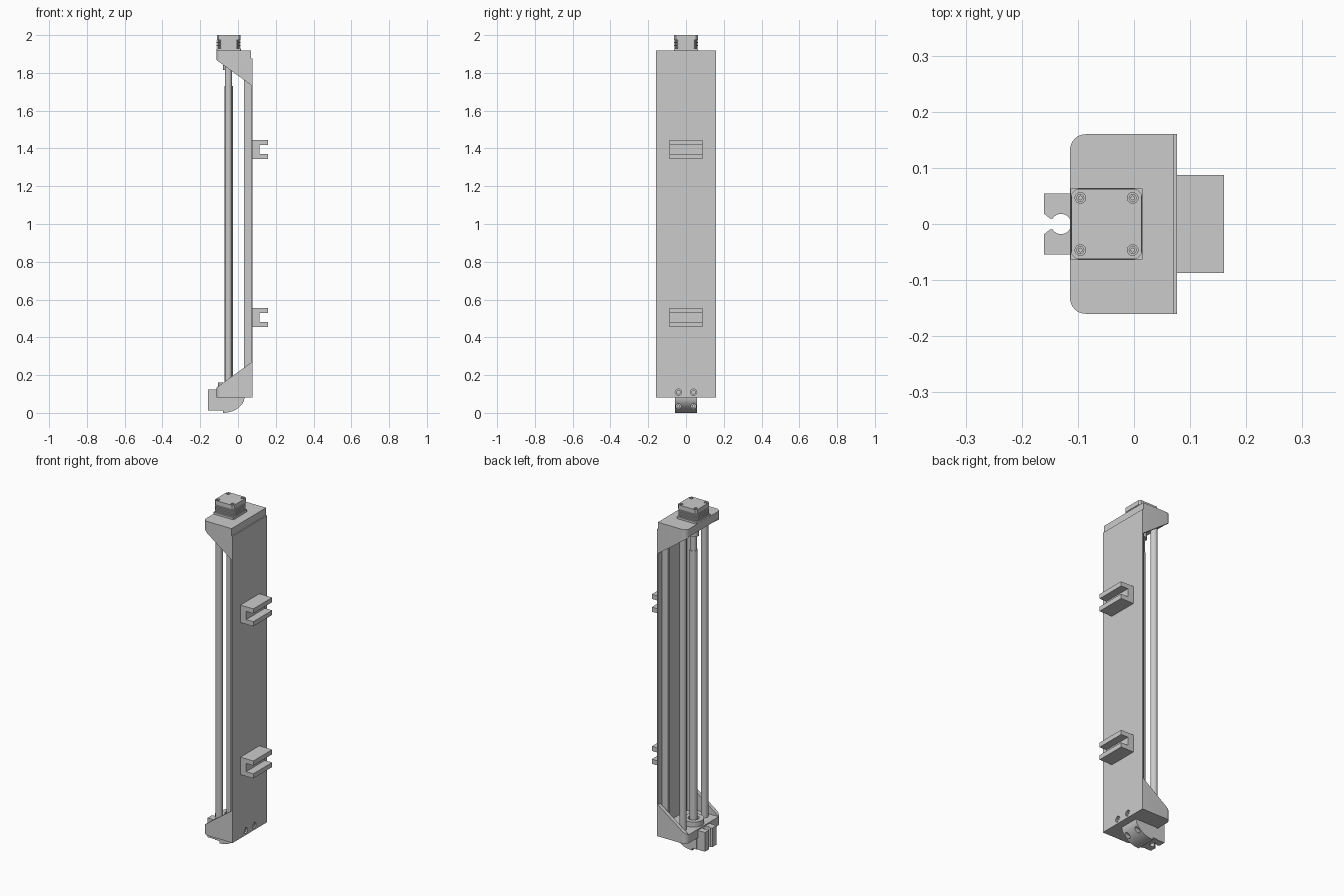
import bpy, bmesh
from math import sin, cos, pi, radians
from mathutils import Matrix

cube = bpy.data.objects.get("Cube")
if cube:
    bpy.data.objects.remove(cube, do_unlink=True)

grey = bpy.data.materials.new("plain grey")
grey.use_nodes = True
grey.diffuse_color = (0.6, 0.6, 0.6, 1)
grey.node_tree.nodes["Principled BSDF"].inputs["Base Color"].default_value = (0.6, 0.6, 0.6, 1)


def finish(name, bm):
    bmesh.ops.recalc_face_normals(bm, faces=bm.faces)
    mesh = bpy.data.meshes.new(name)
    bm.to_mesh(mesh)
    bm.free()
    mesh.materials.append(grey)
    obj = bpy.data.objects.new(name, mesh)
    bpy.context.collection.objects.link(obj)
    return obj


def prism(name, outline, lo, hi, axis="Z"):
    """Extrude an outline: (x, y) along Z, or (x, z) along Y."""
    bm = bmesh.new()
    place = (lambda a, b, d: (a, b, d)) if axis == "Z" else (lambda a, b, d: (a, d, b))
    face = bm.faces.new([bm.verts.new(place(a, b, lo)) for a, b in outline])
    moved = bmesh.ops.extrude_face_region(bm, geom=[face])["geom"]
    verts = [v for v in moved if isinstance(v, bmesh.types.BMVert)]
    bmesh.ops.translate(bm, verts=verts, vec=place(0, 0, hi - lo))
    return finish(name, bm)


def box(name, x0, x1, y0, y1, z0, z1):
    return prism(name, [(x0, y0), (x1, y0), (x1, y1), (x0, y1)], z0, z1)


def cylinder(name, radius, lo, hi, centre, axis="Z", sides=32):
    """Cylinder from lo to hi; centre is (x, y) for Z and (y, z) for X."""
    bm = bmesh.new()
    bmesh.ops.create_cone(bm, cap_ends=True, segments=sides, radius1=radius,
                          radius2=radius, depth=hi - lo)
    mid = (lo + hi) / 2
    if axis == "Z":
        mat = Matrix.Translation((*centre, mid))
    else:
        mat = Matrix.Translation((mid, *centre)) @ Matrix.Rotation(pi / 2, 4, "Y")
    bmesh.ops.transform(bm, matrix=mat, verts=bm.verts)
    return finish(name, bm)


def cut(obj, cutter, operation="DIFFERENCE"):
    mod = obj.modifiers.new("cut", "BOOLEAN")
    mod.operation, mod.solver, mod.object = operation, "EXACT", cutter
    bpy.context.view_layer.objects.active = obj
    bpy.ops.object.modifier_apply(modifier=mod.name)
    bpy.data.objects.remove(cutter, do_unlink=True)


def arc(cx, cy, r, start, end, n=8):
    angles = [radians(start + (end - start) * i / n) for i in range(n + 1)]
    return [(cx + r * cos(a), cy + r * sin(a)) for a in angles]


def chamfered(cx, half, c):
    pts = []
    for sx, sy in ((1, 1), (-1, 1), (-1, -1), (1, -1)):
        a = (cx + sx * half, sy * (half - c))
        b = (cx + sx * (half - c), sy * half)
        pts += [a, b] if sx * sy > 0 else [b, a]
    return pts


W = 0.16                       # half width of the whole unit
FRONT, BACK, REAR = -0.114, 0.07, 0.077
AXIS = -0.049                  # x of the screw and motor
R = 0.028


def footprint(back):
    return ([(back, -W), (back, W)] + arc(FRONT + R, W - R, R, 90, 180)
            + arc(FRONT + R, R - W, R, 180, 270))


# Back plate with two stiffening rails set in from its edges
box("back_plate", BACK, REAR, -W, W, 0.132, 1.875)
for side, s in (("left", 1), ("right", -1)):
    ys = sorted((s * 0.108, s * 0.12))
    box(f"{side}_rail", 0.032, BACK, *ys, 0.1, 1.89)

# End plates with rounded outer corners
top_plate = prism("top_plate", footprint(BACK), 1.872, 1.918)
bottom_plate = prism("bottom_plate", footprint(REAR), 0.082, 0.132)

# Sloping gussets on both ends, trimmed to the rounded corners
for side, s in (("left", 1), ("right", -1)):
    ys = sorted((s * (W - 0.022), s * W))
    top = prism(f"{side}_top_gusset", [(FRONT, 1.918), (FRONT, 1.868), (BACK, 1.735),
                                       (BACK, 1.918)], *ys, "Y")
    cut(top, prism("trim", footprint(0.2), 1.5, 2.2), "INTERSECT")
    low = prism(f"{side}_bottom_gusset", [(FRONT, 0.082), (FRONT, 0.134), (BACK, 0.267),
                                          (BACK, 0.082)], *ys, "Y")
    cut(low, prism("trim", footprint(0.2), -0.2, 0.5), "INTERSECT")

# Screws sunk into the edge of the bottom plate
for y in (-0.04, 0.04):
    cut(bottom_plate, cylinder("hole", 0.017, 0.062, 0.1, (y, 0.109), "X"))
    head = cylinder("edge_screw", 0.012, 0.055, 0.073, (y, 0.109), "X", 24)
    cut(head, cylinder("socket", 0.006, 0.066, 0.09, (y, 0.109), "X", 6))

# Guide rods, lead screw, coupling and bearings
for side, s in (("left", 1), ("right", -1)):
    cylinder(f"{side}_guide_rod", 0.019, 0.1, 1.9, (AXIS - 0.002, s * 0.1))
cylinder("lead_screw", 0.0215, 0.09, 1.73, (AXIS, 0))
cylinder("shaft_coupling", 0.0185, 1.72, 1.85, (AXIS, 0))
cylinder("top_collar", 0.03, 1.815, 1.875, (AXIS, 0))
bearing = cylinder("bottom_bearing", 0.056, 0.12, 0.162, (AXIS, 0))
cut(bearing, cylinder("bore", 0.03, 0.148, 0.2, (AXIS, 0)))

# C-shaped rear clips
for label, z in (("upper", 1.394), ("lower", 0.505)):
    h, slot, x0, x1, x2 = 0.051, 0.024, 0.076, 0.114, 0.16
    prism(f"{label}_clip", [(x0, z - h), (x2, z - h), (x2, z - slot), (x1, z - slot),
                            (x1, z + slot), (x2, z + slot), (x2, z + h), (x0, z + h)],
          -0.087, 0.087, "Y")

# Rounded foot under the bottom plate, with two screw holes
curve = [(-0.08 + 0.115 * cos(a), 0.088 - 0.088 * sin(a))
         for a in (pi / 2 * i / 14 for i in range(15))]
heel = [(-0.08, 0.013), (-0.108, 0.013), (-0.108, 0.088)]
foot = prism("rounded_foot", curve + heel, -0.058, 0.058, "Y")
for y in (-0.04, 0.04):
    cut(foot, cylinder("hole", 0.013, -0.05, 0.1, (y, 0.035), "X"))
    cylinder("foot_screw", 0.009, -0.06, -0.035, (y, 0.035), "X", 20)

# Forked holder with a round seat that opens to the outside
seat = arc(-0.13, 0, 0.018, 146, -146, 20)
fork = ([(-0.1, -0.054), (-0.1, 0.054), (-0.16, 0.054), (-0.16, 0.018), (-0.15, 0.0101)]
        + seat + [(-0.15, -0.0101), (-0.16, -0.018), (-0.16, -0.054)])
prism("forked_holder", fork, 0.013, 0.125)

# Motor: square base, finned body and cap with corner screws
prism("motor_base", chamfered(AXIS, 0.0645, 0.002), 1.915, 1.93)
prism("motor_body", chamfered(AXIS, 0.058, 0.016), 1.925, 1.98)
for i in range(5):
    z = 1.934 + i * 0.008
    prism("motor_fin", chamfered(AXIS, 0.0635, 0.013), z, z + 0.005)
cap = prism("motor_cap", chamfered(AXIS, 0.0625, 0.009), 1.974, 2.0)
for sx in (-1, 1):
    for sy in (-1, 1):
        spot = (AXIS + sx * 0.0465, sy * 0.0465)
        cut(cap, cylinder("hole", 0.0095, 1.988, 2.05, spot, sides=24))
        head = cylinder("cap_screw", 0.007, 1.985, 1.996, spot, sides=20)
        cut(head, cylinder("socket", 0.0035, 1.99, 2.05, spot, sides=6))

# Smooth the round surfaces while keeping edges sharp
bpy.ops.object.select_all(action="DESELECT")
for obj in bpy.context.collection.objects:
    if obj.type == "MESH" and obj.data.materials and obj.data.materials[0] == grey:
        obj.select_set(True)
        bpy.context.view_layer.objects.active = obj
bpy.ops.object.shade_smooth_by_angle(angle=radians(30))
bpy.ops.object.select_all(action="DESELECT")
